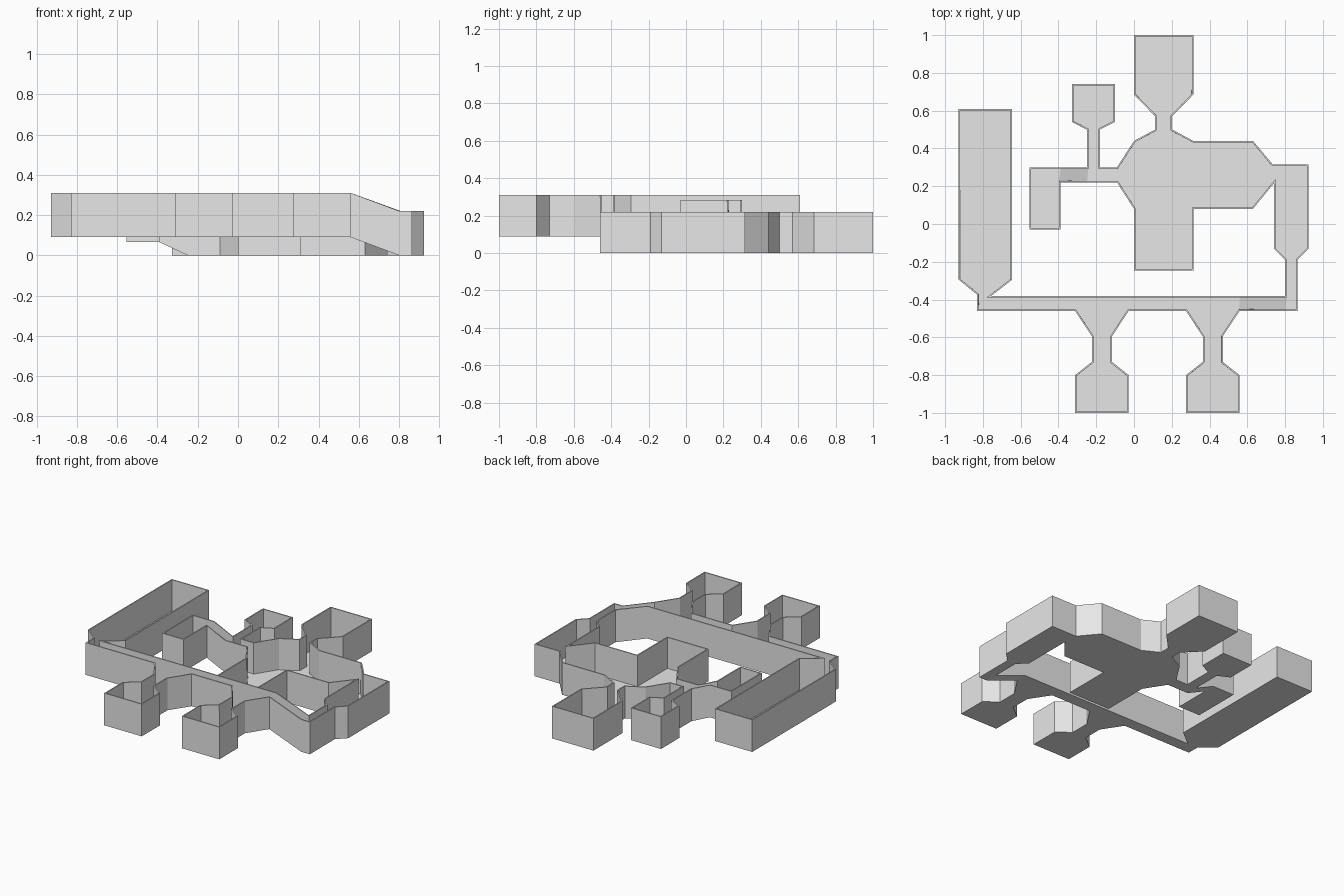
import bpy
import bmesh

cube = bpy.data.objects.get("Cube")
if cube:
    bpy.data.objects.remove(cube, do_unlink=True)

WALL_HEIGHT = 0.22
WALL_THICKNESS = 0.008

grey = bpy.data.materials.new("plain grey")
grey.use_nodes = True
colour = (0.8, 0.8, 0.8, 1)
grey.diffuse_color = colour
for node in grey.node_tree.nodes:
    if node.type == 'BSDF_PRINCIPLED':
        node.inputs["Base Color"].default_value = colour


def bay(centre, first_side, profile):
    """Outline of a symmetric side room from (half width, y) pairs."""
    out = [(centre + first_side * w, y) for w, y in profile]
    back = [(centre - first_side * w, y) for w, y in reversed(profile)]
    return out + back


# Half profiles of the symmetric side rooms
porch = [(0.157, 0.08), (0.157, -0.245)]
south_bay = [(0.142, -0.46), (0.053, -0.595), (0.053, -0.73), (0.142, -0.8), (0.142, -1)]
north_bay = [(0.157, 0.44), (0.045, 0.5), (0.045, 0.57), (0.157, 0.685), (0.157, 1)]
closet = [(0.035, 0.3), (0.035, 0.5), (0.114, 0.54), (0.114, 0.74)]

# Main hall south side and inner side of the east room
hall_south = bay(0.157, -1, porch) + [
    (0.63, 0.08), (0.74, 0.215), (0.74, -0.13), (0.8, -0.19), (0.8, -0.38)]

# Raised corridor with the long west room and two south bays
long_room = [(-0.755, -0.38), (-0.645, -0.295), (-0.645, 0.61), (-0.928, 0.61),
             (-0.928, -0.295), (-0.83, -0.375), (-0.83, -0.46)]
corridor = [(0.56, -0.38)] + long_room
for centre in (-0.17, 0.417):
    corridor += bay(centre, -1, south_bay)

# Outer side of the east room, hall north side, north bay and closet
east_room = [(0.8, -0.46), (0.865, -0.46), (0.865, -0.19), (0.925, -0.13),
             (0.925, 0.315), (0.735, 0.315), (0.63, 0.44)]
hall_north = east_room + bay(0.157, 1, north_bay) + [(-0.09, 0.3)]
hall_north += bay(-0.215, 1, closet)

# Raised west alcove, and the passage back to the hall
alcove = [(-0.39, 0.3), (-0.553, 0.3), (-0.553, -0.03), (-0.39, -0.03), (-0.39, 0.22)]
passage = [(-0.25, 0.22), (-0.09, 0.22)]

bm = bmesh.new()
sections = [[bm.verts.new((x, y, 0)) for x, y in part]
            for part in (hall_south, corridor, hall_north, alcove, passage)]
south, upper, north, west, link = sections
bm.faces.new([v for section in sections for v in section])

# Split the floor at both ends of each ramp
for a, b in ((south[-1], north[0]), (upper[0], upper[-1]),
             (north[-1], link[0]), (west[0], west[-1])):
    shared = next(f for f in a.link_faces if f in set(b.link_faces))
    bmesh.utils.face_split(shared, a, b)

# Lift the raised levels
for section, level in ((upper, 0.09), (west, 0.065)):
    for v in section:
        v.co.z = level

# Raise the walls around the floor edge
floor_faces = list(bm.faces)
rim = [e for e in bm.edges if e.is_boundary]
walls = bmesh.ops.extrude_edge_only(bm, edges=rim)
for item in walls["geom"]:
    if isinstance(item, bmesh.types.BMVert):
        item.co.z += WALL_HEIGHT
bmesh.ops.recalc_face_normals(bm, faces=bm.faces)
bm.normal_update()
if floor_faces[0].normal.z < 0:
    bmesh.ops.reverse_faces(bm, faces=bm.faces)

mesh = bpy.data.meshes.new("floor_and_walls")
bm.to_mesh(mesh)
bm.free()
mesh.materials.append(grey)
rooms = bpy.data.objects.new("floor_and_walls", mesh)
bpy.context.collection.objects.link(rooms)

# Thicken inwards
shell = rooms.modifiers.new("wall thickness", 'SOLIDIFY')
shell.thickness = WALL_THICKNESS
shell.offset = 1
shell.use_even_offset = True
shell.use_quality_normals = True
